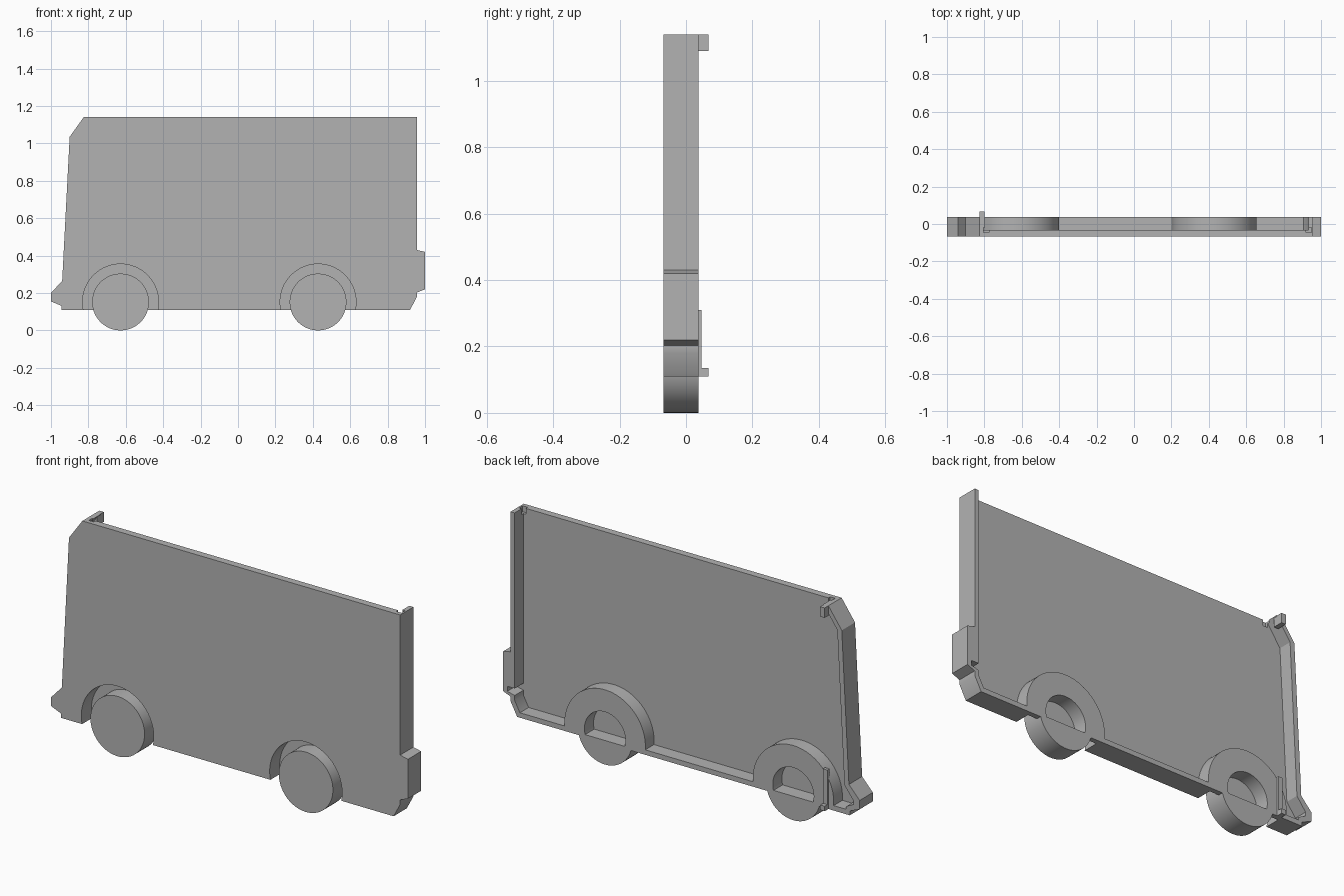
import bpy, bmesh
from math import pi, sin, cos

if "Cube" in bpy.data.objects:
    bpy.data.objects.remove(bpy.data.objects["Cube"])

FRONT, BACK, SKIN = -0.068, 0.038, -0.032
WHEELS = (-0.628, 0.428)
HUB_Z, SILL = 0.152, 0.11

grey = bpy.data.materials.new("plain grey")
grey.use_nodes = True
grey.diffuse_color = (0.45, 0.45, 0.45, 1)
grey.node_tree.nodes["Principled BSDF"].inputs["Base Color"].default_value = (0.45, 0.45, 0.45, 1)


def prism(name, points, y0, y1):
    """Extrude an x-z outline from y0 to y1."""
    bm = bmesh.new()
    face = bm.faces.new([bm.verts.new((x, y0, z)) for x, z in points])
    out = bmesh.ops.extrude_face_region(bm, geom=[face])["geom"]
    bmesh.ops.translate(bm, vec=(0, y1 - y0, 0),
                        verts=[v for v in out if isinstance(v, bmesh.types.BMVert)])
    bmesh.ops.recalc_face_normals(bm, faces=bm.faces)
    mesh = bpy.data.meshes.new(name)
    bm.to_mesh(mesh)
    bm.free()
    mesh.materials.append(grey)
    ob = bpy.data.objects.new(name, mesh)
    bpy.context.collection.objects.link(ob)
    return ob


def box(name, x0, x1, y0, y1, z0, z1):
    return prism(name, [(x0, z0), (x1, z0), (x1, z1), (x0, z1)], y0, y1)


def disc(name, x, radius, y0, y1, floor=None, n=72):
    """Round prism around a wheel centre, optionally cut flat at a floor height."""
    pts = [(x + radius * cos(2 * pi * (i + .5) / n),
            HUB_Z + radius * sin(2 * pi * (i + .5) / n)) for i in range(n)]
    if floor is not None:
        half = (radius ** 2 - (HUB_Z - floor) ** 2) ** 0.5
        pts = [p for p in pts if p[1] > floor + 0.002]
        # keep the arc in order, starting at the right end of the chord
        low = [p for p in pts if p[1] < HUB_Z and p[0] > x]
        rest = [p for p in pts if p not in low]
        pts = [(x + half, floor)] + low + rest + [(x - half, floor)]
    return prism(name, pts, y0, y1)


def combine(target, tool, operation):
    mod = target.modifiers.new(operation.lower(), 'BOOLEAN')
    mod.operation, mod.object, mod.solver = operation, tool, 'EXACT'
    bpy.context.view_layer.objects.active = target
    bpy.ops.object.modifier_apply(modifier=mod.name)
    bpy.data.objects.remove(tool)


# Body shell: outline with bumpers, hollowed from the back and open at the top
outline = [(-0.945, SILL), (0.92, SILL), (0.957, 0.18), (0.957, 0.203), (1, 0.22),
           (1, 0.42), (0.957, 0.43), (0.957, 1.14), (-0.825, 1.14), (-0.9, 1.035),
           (-0.94, 0.265), (-1, 0.2), (-1, 0.155), (-0.945, 0.132)]
hollow = [(-0.925, 0.135), (0.905, 0.135), (0.934, 0.19), (0.934, 0.215), (0.975, 0.225),
          (0.975, 0.25), (0.934, 0.25), (0.934, 1.2), (-0.755, 1.2), (-0.797, 1.14),
          (-0.875, 1.03), (-0.915, 0.255), (-0.965, 0.19), (-0.965, 0.17), (-0.925, 0.15)]
panel = prism("side_panel", outline, FRONT, BACK)
combine(panel, prism("hollow_cutter", hollow, SKIN, 0.1), 'DIFFERENCE')

# Wheel housings, recessed arches, wheels and their rear pockets
for x in WHEELS:
    combine(panel, disc("housing", x, 0.227, -0.05, BACK, 0.12), 'UNION')
    combine(panel, disc("arch_cutter", x, 0.203, -0.1, 0.012, 0.05), 'DIFFERENCE')
    combine(panel, disc("wheel", x, HUB_Z - 0.0002, FRONT, BACK), 'UNION')
    combine(panel, disc("pocket_cutter", x, 0.115, -0.035, 0.1, 0.122), 'DIFFERENCE')

# Small relief notches in the upper corners
for x in (-0.79, 0.934):
    combine(panel, box("notch_cutter", x - 0.014, x + 0.014, -0.046, -0.018, 1.11, 1.2),
            'DIFFERENCE')

# Locking strip and hooks on the back
box("lock_strip", -0.825, -0.8, BACK - 0.01, 0.046, SILL, 0.31)
box("lower_hook", -0.825, -0.8, 0.04, 0.068, SILL, 0.135)
prism("upper_hook", [(-0.825, 1.09), (-0.8, 1.09), (-0.8, 1.14), (-0.825, 1.14)], 0.015, 0.068)

# Smooth the round walls, keep the edges crisp
bpy.ops.object.select_all(action='DESELECT')
panel.select_set(True)
bpy.context.view_layer.objects.active = panel
bpy.ops.object.shade_smooth_by_angle(angle=pi / 6)
